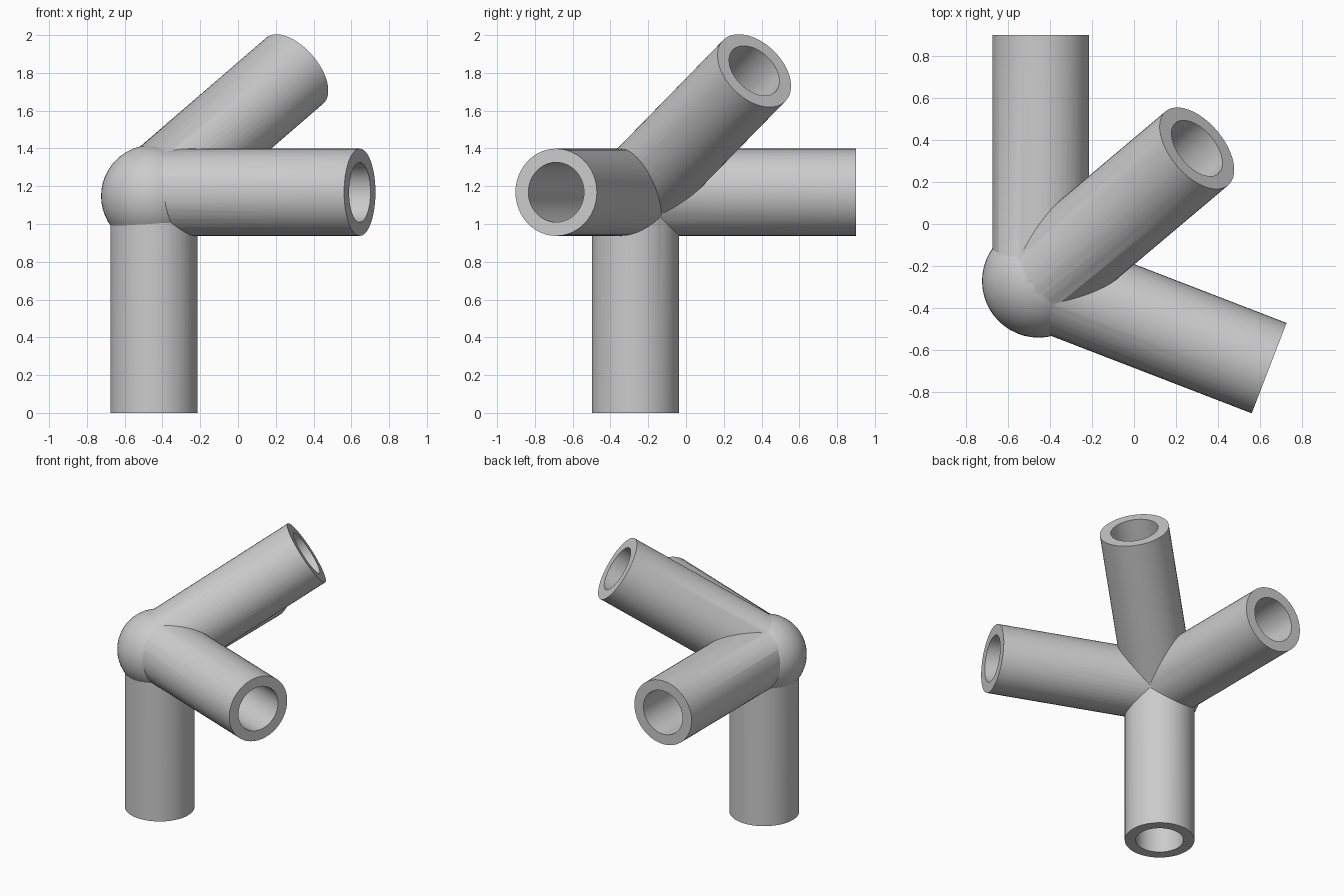
import bpy
import math
from mathutils import Vector

cube = bpy.data.objects.get("Cube")
if cube:
    bpy.data.objects.remove(cube, do_unlink=True)

HUB = Vector((-0.445, -0.267, 1.168))
LENGTH, OUTER, BORE = 1.168, 0.231, 0.158
BORE_START = 0.3
DIRECTIONS = {
    "lower": (0, 0, -1),
    "back": (0, 1, 0),
    "side": (0.933, -0.36, 0),
    "raised": (0.638, 0.538, 0.551),
}

grey = bpy.data.materials.new("plain grey")
grey.use_nodes = True
colour = (0.6, 0.6, 0.6, 1)
grey.diffuse_color = colour
grey.node_tree.nodes["Principled BSDF"].inputs["Base Color"].default_value = colour


def rod(name, direction, radius, start, end):
    """Cylinder running along a direction out of the hub."""
    d = Vector(direction).normalized()
    bpy.ops.mesh.primitive_cylinder_add(
        vertices=48, radius=radius, depth=end - start,
        location=HUB + d * (start + end) / 2,
        rotation=d.to_track_quat('Z', 'Y').to_euler())
    obj = bpy.context.object
    obj.name = name
    obj.data.materials.append(grey)
    return obj


def combine(target, tool, operation):
    """Apply a boolean and discard the tool."""
    mod = target.modifiers.new(operation.lower(), 'BOOLEAN')
    mod.operation, mod.solver, mod.object = operation, 'EXACT', tool
    bpy.context.view_layer.objects.active = target
    bpy.ops.object.modifier_apply(modifier=mod.name)
    bpy.data.objects.remove(tool, do_unlink=True)


# Rounded hub, set slightly back from the meeting point of the tubes
bpy.ops.mesh.primitive_uv_sphere_add(
    segments=48, ring_count=24, radius=0.27,
    location=HUB + Vector((-0.01, -0.005, -0.02)))
connector = bpy.context.object
connector.name = "pipe_connector"
connector.data.materials.append(grey)

# Four arms joined to the hub
for label, direction in DIRECTIONS.items():
    combine(connector, rod(label + "_arm", direction, OUTER, 0, LENGTH), 'UNION')

# Sockets bored into the arms
for label, direction in DIRECTIONS.items():
    combine(connector, rod(label + "_bore", direction, BORE, BORE_START, LENGTH + 0.1),
            'DIFFERENCE')

# Smooth walls with crisp rims
bpy.ops.object.select_all(action='DESELECT')
connector.select_set(True)
bpy.context.view_layer.objects.active = connector
bpy.ops.object.shade_smooth_by_angle(angle=math.radians(30))
